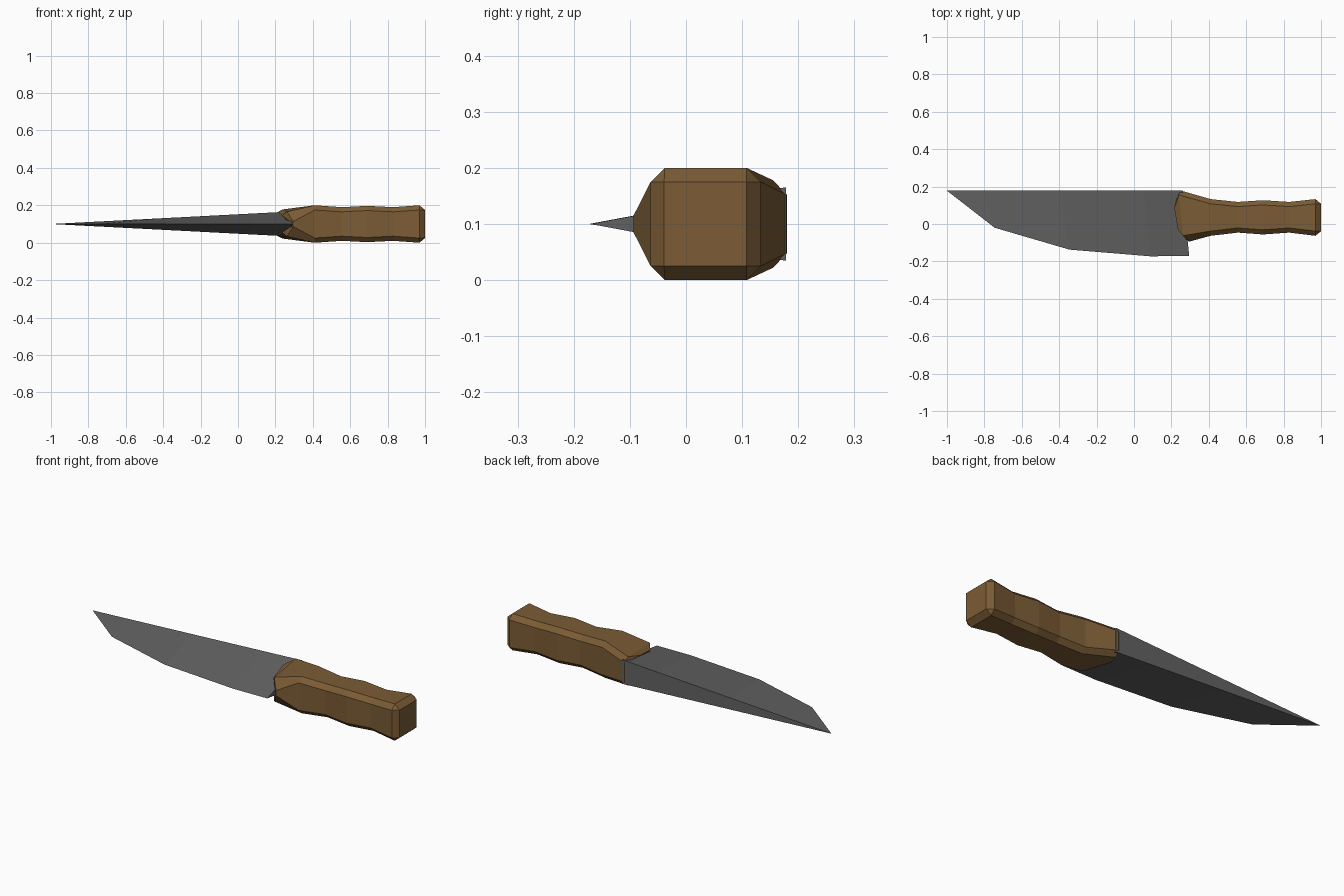
import bpy
import bmesh

MID = 0.1  # height of the symmetry plane

cube = bpy.data.objects.get("Cube")
if cube:
    bpy.data.objects.remove(cube, do_unlink=True)


def make_material(name, colour):
    mat = bpy.data.materials.new(name)
    mat.use_nodes = True
    mat.diffuse_color = colour
    mat.node_tree.nodes["Principled BSDF"].inputs["Base Color"].default_value = colour
    return mat


def make_object(name, bm, mat):
    bmesh.ops.remove_doubles(bm, verts=bm.verts, dist=0.0001)
    bmesh.ops.recalc_face_normals(bm, faces=bm.faces)
    mesh = bpy.data.meshes.new(name)
    bm.to_mesh(mesh)
    bm.free()
    mesh.materials.append(mat)
    obj = bpy.data.objects.new(name, mesh)
    bpy.context.collection.objects.link(obj)


def loft(rings):
    """Skin closed rings of points and cap both ends."""
    bm = bmesh.new()
    loops = [[bm.verts.new(p) for p in ring] for ring in rings]
    n = len(loops[0])
    for a, b in zip(loops, loops[1:]):
        for i in range(n):
            j = (i + 1) % n
            bm.faces.new((a[i], a[j], b[j], b[i]))
    bm.faces.new(loops[0])
    bm.faces.new(loops[-1])
    return bm


def mirror_ring(half):
    """Complete a ring from its upper half, given as x, y, offset from MID."""
    up = [(x, y, MID + h) for x, y, h in half]
    down = [(x, y, MID - h) for x, y, h in reversed(half)]
    return up + down


steel = make_material("dark steel", (0.125, 0.125, 0.125, 1))
wood = make_material("brown wood", (0.2, 0.107, 0.036, 1))

# Blade: wedge sections from a sharp edge to a straight tapering spine
SPINE_Y = 0.178
edge = [(-0.745, -0.02), (-0.345, -0.137), (0.09, -0.173), (0.295, -0.17)]
spine_x = [-0.8, -0.4, 0.05, 0.26]
bm = bmesh.new()
tip = bm.verts.new((-1, SPINE_Y, MID))
sections = []
for (ex, ey), sx in zip(edge, spine_x):
    half = 0.065 * (sx + 1) / 1.25
    sections.append([bm.verts.new(p) for p in (
        (ex, ey, MID), (sx, SPINE_Y, MID + half), (sx, SPINE_Y, MID - half))])
for i in range(3):
    j = (i + 1) % 3
    bm.faces.new((tip, sections[0][i], sections[0][j]))
    for a, b in zip(sections, sections[1:]):
        bm.faces.new((a[i], a[j], b[j], b[i]))
bm.faces.new(sections[-1])
make_object("blade", bm, steel)

# Handle: bolster collar, then chamfered sections along a wavy grip
rings = [
    mirror_ring([(0.285, -0.088, 0.01), (0.235, -0.03, 0.045),
                 (0.215, 0.085, 0.066), (0.24, 0.178, 0.05)]),
    mirror_ring([(0.295, -0.094, 0.014), (0.262, -0.062, 0.066),
                 (0.24, 0.155, 0.078), (0.245, 0.18, 0.052)]),
]
CHAMFER = 0.025
# x, front y, back y, half height
grip = [(0.41, -0.063, 0.133, 0.1), (0.555, -0.046, 0.118, 0.09),
        (0.69, -0.056, 0.127, 0.097), (0.83, -0.046, 0.118, 0.09),
        (0.97, -0.063, 0.133, 0.1)]
for x, front, back, half in grip:
    rings.append(mirror_ring([(x, front, half - CHAMFER), (x, front + CHAMFER, half),
                              (x, back - CHAMFER, half), (x, back, half - CHAMFER)]))
# Pommel: the end face closes on a plain rectangle
rings.append(mirror_ring([(1, -0.039, 0.075), (1, -0.039, 0.075),
                          (1, 0.108, 0.075), (1, 0.108, 0.075)]))
n = len(rings[0])
bm = bmesh.new()
loops = [[bm.verts.new(p) for p in ring] for ring in rings]
for a, b in zip(loops, loops[1:]):
    for i in range(n):
        j = (i + 1) % n
        bm.faces.new((a[i], a[j], b[j], b[i]))
bm.faces.new(loops[0])
bm.faces.new(loops[-1])
make_object("handle", bm, wood)
